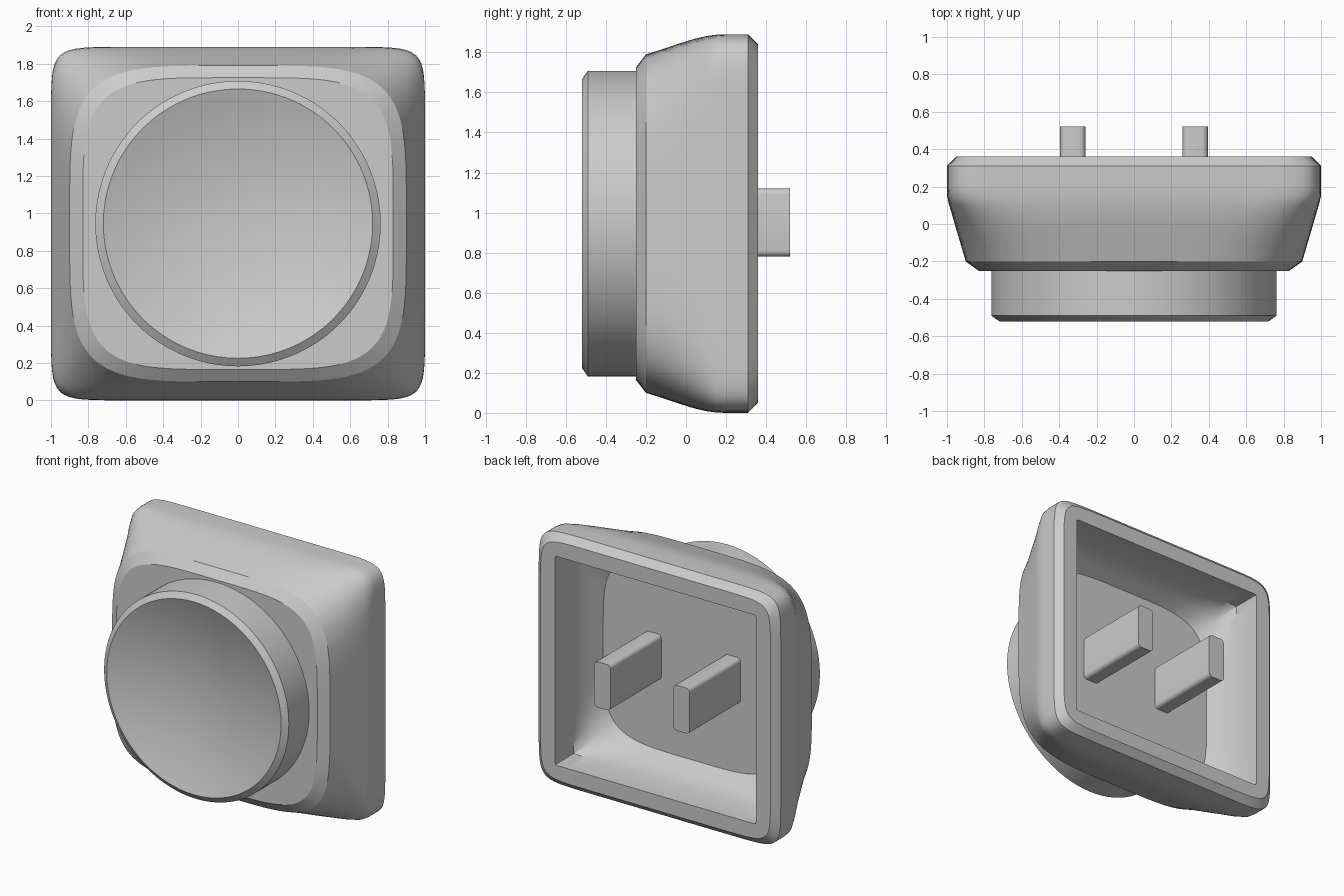
import bpy, bmesh, math
from mathutils import Vector

old = bpy.data.objects.get("Cube")
if old:
    bpy.data.objects.remove(old, do_unlink=True)

MID_Z = 0.945
STEPS = 128

grey = bpy.data.materials.new("light grey plastic")
grey.use_nodes = True
colour = (0.6, 0.6, 0.6, 1)
grey.diffuse_color = colour
grey.node_tree.nodes["Principled BSDF"].inputs["Base Color"].default_value = colour


def finish(name, bm, angle=28):
    bmesh.ops.recalc_face_normals(bm, faces=bm.faces)
    mesh = bpy.data.meshes.new(name)
    bm.to_mesh(mesh)
    bm.free()
    mesh.materials.append(grey)
    obj = bpy.data.objects.new(name, mesh)
    bpy.context.collection.objects.link(obj)
    bpy.ops.object.select_all(action='DESELECT')
    obj.select_set(True)
    bpy.context.view_layer.objects.active = obj
    bpy.ops.object.shade_smooth_by_angle(angle=math.radians(angle))
    return obj


def section(y, half_x, half_z, power):
    """Superellipse outline at depth y, with points gathered at the corners."""
    points = []
    for i in range(STEPS):
        t = math.tau * i / STEPS
        t += 0.15 * math.sin(4 * t)
        u, v = math.cos(t), math.sin(t)
        size = max(abs(u), abs(v))
        u, v = u / size, v / size
        k = (abs(u) ** power + abs(v) ** power) ** (-1 / power)
        points.append(Vector((half_x * u * k, y, MID_Z + half_z * v * k)))
    return points


def loft(name, sections):
    bm = bmesh.new()
    rings = [[bm.verts.new(p) for p in section(*s)] for s in sections]
    for a, b in zip(rings, rings[1:]):
        for i in range(STEPS):
            j = (i + 1) % STEPS
            bm.faces.new((a[i], a[j], b[j], b[i]))
    bm.faces.new(rings[0])
    bm.faces.new(rings[-1])
    return finish(name, bm)


# Hollow shell: front face, flared sides, back rim, then the cavity
loft("cap_shell", [
    (-0.25, 0.83, 0.78, 4.5),
    (-0.20, 0.90, 0.845, 4.5),
    (-0.12, 0.923, 0.87, 5),
    (-0.04, 0.947, 0.897, 6),
    (0.04, 0.97, 0.922, 7.5),
    (0.10, 0.988, 0.936, 10),
    (0.15, 1.0, 0.943, 13),
    (0.20, 1.0, 0.945, 14),
    (0.31, 1.0, 0.945, 14),
    (0.36, 0.95, 0.895, 14),
    (0.36, 0.83, 0.78, 200),
    (0.14, 0.83, 0.78, 200),
    (0.07, 0.81, 0.76, 12),
    (0.0, 0.78, 0.73, 7),
    (-0.08, 0.74, 0.69, 4.5),
])

# Round front pad with a bevelled rim and a shallow dished face
RIM = 0.72
pad = [(-0.2, 0.763, 0.763, 2), (-0.49, 0.763, 0.763, 2)]
for i in range(12):
    f = 1 - i / 12
    pad.append((-0.52 + 0.13 * (1 - f * f), RIM * f, RIM * f, 2))
loft("dished_pad", pad)

# Two mounting prongs, rounded along their long edges
for side, name in ((1, "left_prong"), (-1, "right_prong")):
    bm = bmesh.new()
    bmesh.ops.create_cube(bm, size=1)
    for v in bm.verts:
        v.co = Vector((side * 0.327 + v.co.x * 0.135,
                       0.21 + v.co.y * 0.62,
                       0.95 + v.co.z * 0.34))
    long_edges = [e for e in bm.edges
                  if abs(e.verts[0].co.y - e.verts[1].co.y) > 0.5]
    bmesh.ops.bevel(bm, geom=long_edges, offset=0.03, segments=4,
                    profile=0.5, affect='EDGES')
    finish(name, bm, 35)
